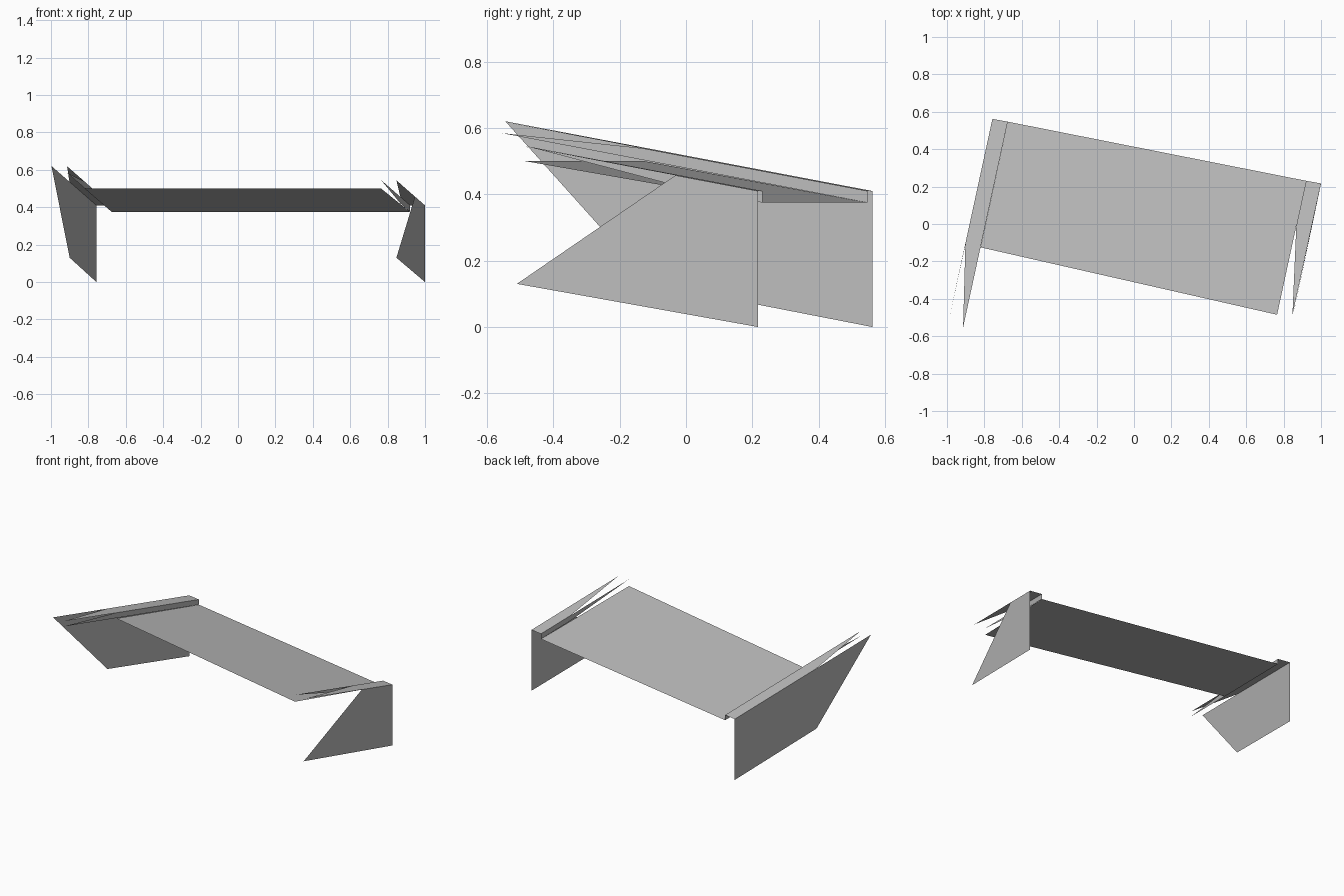
import bpy

if "Cube" in bpy.data.objects:
    bpy.data.objects.remove(bpy.data.objects["Cube"])

grey = bpy.data.materials.new("plain grey")
grey.diffuse_color = (0.5, 0.5, 0.5, 1)
grey.use_nodes = True
grey.node_tree.nodes["Principled BSDF"].inputs["Base Color"].default_value = grey.diffuse_color


def sheet(name, corners):
    """One thin flat sheet from its outline."""
    mesh = bpy.data.meshes.new(name)
    mesh.from_pydata(corners, [], [range(len(corners))])
    mesh.materials.append(grey)
    obj = bpy.data.objects.new(name, mesh)
    bpy.context.collection.objects.link(obj)
    return obj


# Rear corners of the folded edge on each side
left_outer, left_inner = (-0.757, 0.562), (-0.675, 0.547)
right_outer, right_inner = (1.0, 0.217), (0.92, 0.231)
TOP, DECK = 0.41, 0.375
RUN, RISE = 0.217, 0.19   # sideways drift and climb per unit towards the front


def along(start, z, length):
    """Point reached by following a folded edge towards the front."""
    return (start[0] - RUN * length, start[1] - length, z + RISE * length)


# Sloping deck
sheet("deck", [(*left_inner, DECK), (-0.82, -0.125, 0.5),
               (0.765, -0.485, 0.5), (*right_inner, DECK)])

# Left side: panel, ledge and lip with slanted front ends
sheet("left_panel", [(*left_outer, 0), (*left_outer, TOP),
                     along(left_outer, TOP, 1.107), (-0.9, -0.105, 0.13)])
sheet("left_ledge", [(*left_outer, TOP), (*left_inner, TOP),
                     along(left_inner, TOP, 1.1), along(left_outer, TOP, 0.665)])
sheet("left_lip", [(*left_inner, TOP), (*left_inner, DECK),
                   along(left_inner, DECK, 1.104), along(left_inner, TOP, 0.68)])

# Right side: the same folds with the slants reversed
sheet("right_panel", [(*right_outer, 0), (*right_outer, TOP),
                      along(right_outer, TOP, 0.249), (0.847, -0.51, 0.13)])
sheet("right_ledge", [(*right_outer, TOP), (*right_inner, TOP),
                      along(right_inner, TOP, 0.24), along(right_outer, TOP, 0.705)])
sheet("right_lip", [(*right_inner, TOP), (*right_inner, DECK),
                    along(right_inner, DECK, 0.24), along(right_inner, TOP, 0.715)])
